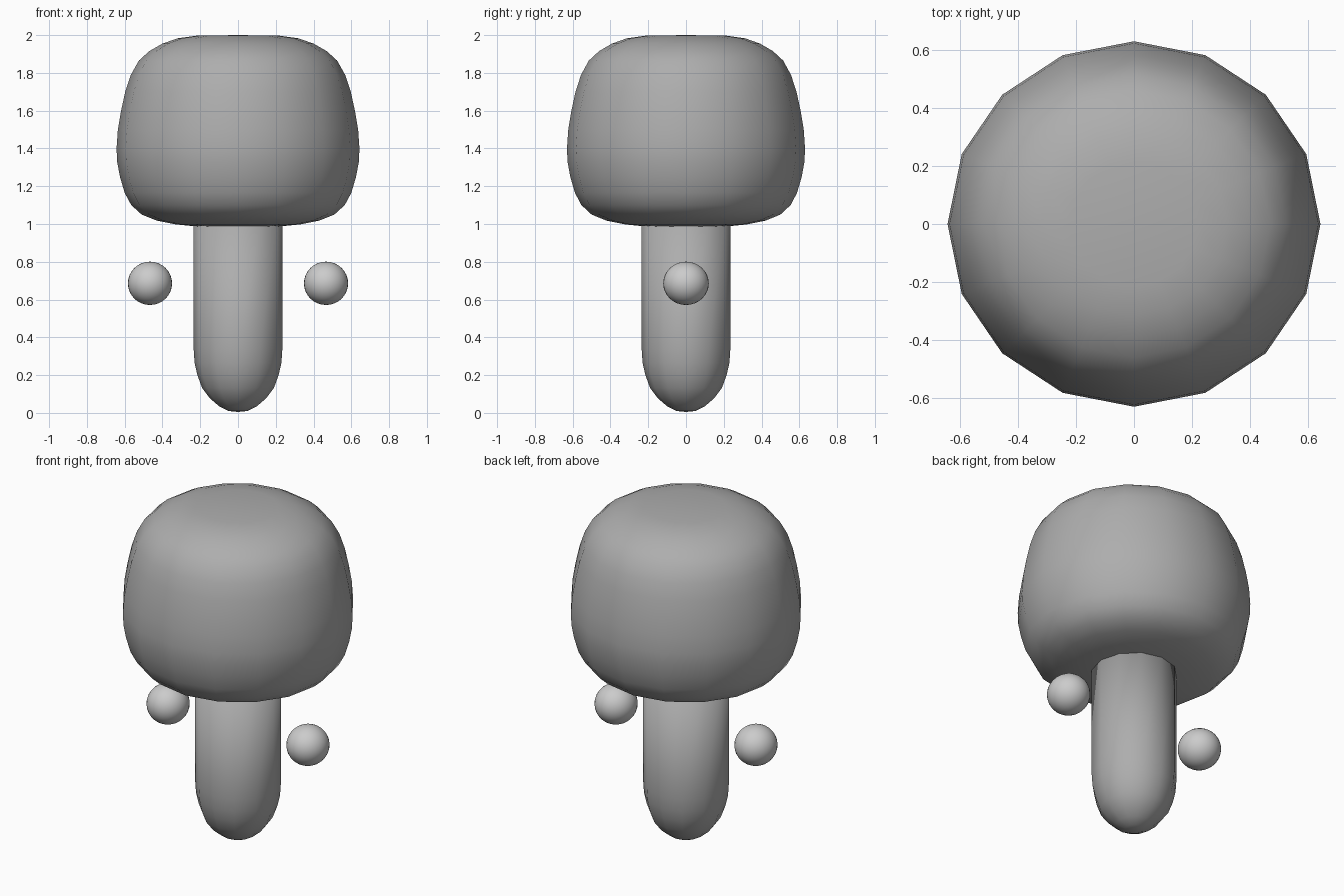
import bpy, bmesh, math

if "Cube" in bpy.data.objects:
    bpy.data.objects.remove(bpy.data.objects["Cube"])


def material(name, value):
    mat = bpy.data.materials.new(name)
    mat.diffuse_color = (value, value, value, 1)
    mat.use_nodes = True
    mat.node_tree.nodes["Principled BSDF"].inputs["Base Color"].default_value = mat.diffuse_color
    return mat


def lathe(name, profile, sides, mat, sy=1.0):
    """Spin a (radius, height) profile around z; zero radius closes to a pole."""
    bm = bmesh.new()
    rings = []
    for r, z in profile:
        n = 1 if r == 0 else sides
        rings.append([bm.verts.new((r * math.cos(2 * math.pi * i / sides),
                                    r * sy * math.sin(2 * math.pi * i / sides), z))
                      for i in range(n)])
    for a, b in zip(rings, rings[1:]):
        for i in range(sides):
            j = (i + 1) % sides
            corners = [a[i % len(a)], a[j % len(a)], b[j % len(b)], b[i % len(b)]]
            bm.faces.new(list(dict.fromkeys(corners)))
    bmesh.ops.recalc_face_normals(bm, faces=bm.faces)
    for f in bm.faces:
        f.smooth = True
    mesh = bpy.data.meshes.new(name)
    bm.to_mesh(mesh)
    bm.free()
    mesh.materials.append(mat)
    obj = bpy.data.objects.new(name, mesh)
    bpy.context.collection.objects.link(obj)
    return obj


dark = material("dark_grey", 0.42)

# Large rounded head, slightly wider than deep
lathe("head", [(0, 0.985), (0.22, 0.987), (0.33, 0.998), (0.43, 1.018), (0.51, 1.05),
               (0.565, 1.10), (0.60, 1.165), (0.625, 1.25), (0.64, 1.33),
               (0.643, 1.40), (0.636, 1.50), (0.619, 1.60), (0.597, 1.70),
               (0.567, 1.79), (0.525, 1.865), (0.47, 1.915), (0.40, 1.955),
               (0.32, 1.983), (0.22, 1.997), (0, 2.0)], 16, dark, 0.98)

# Column body with a rounded lower end
lathe("body", [(0, 0.005), (0.05, 0.01), (0.10, 0.035), (0.15, 0.078),
               (0.19, 0.132), (0.215, 0.20), (0.23, 0.265), (0.235, 0.34),
               (0.235, 1.0), (0, 1.0)], 12, dark)

# Floating ball hands
for side, label in ((-1, "left"), (1, "right")):
    bpy.ops.mesh.primitive_uv_sphere_add(segments=32, ring_count=16, radius=0.117,
                                         location=(side * 0.466, 0, 0.686))
    hand = bpy.context.object
    hand.name = label + "_hand"
    hand.scale = (1, 1.03, 0.98)
    bpy.ops.object.shade_smooth()
